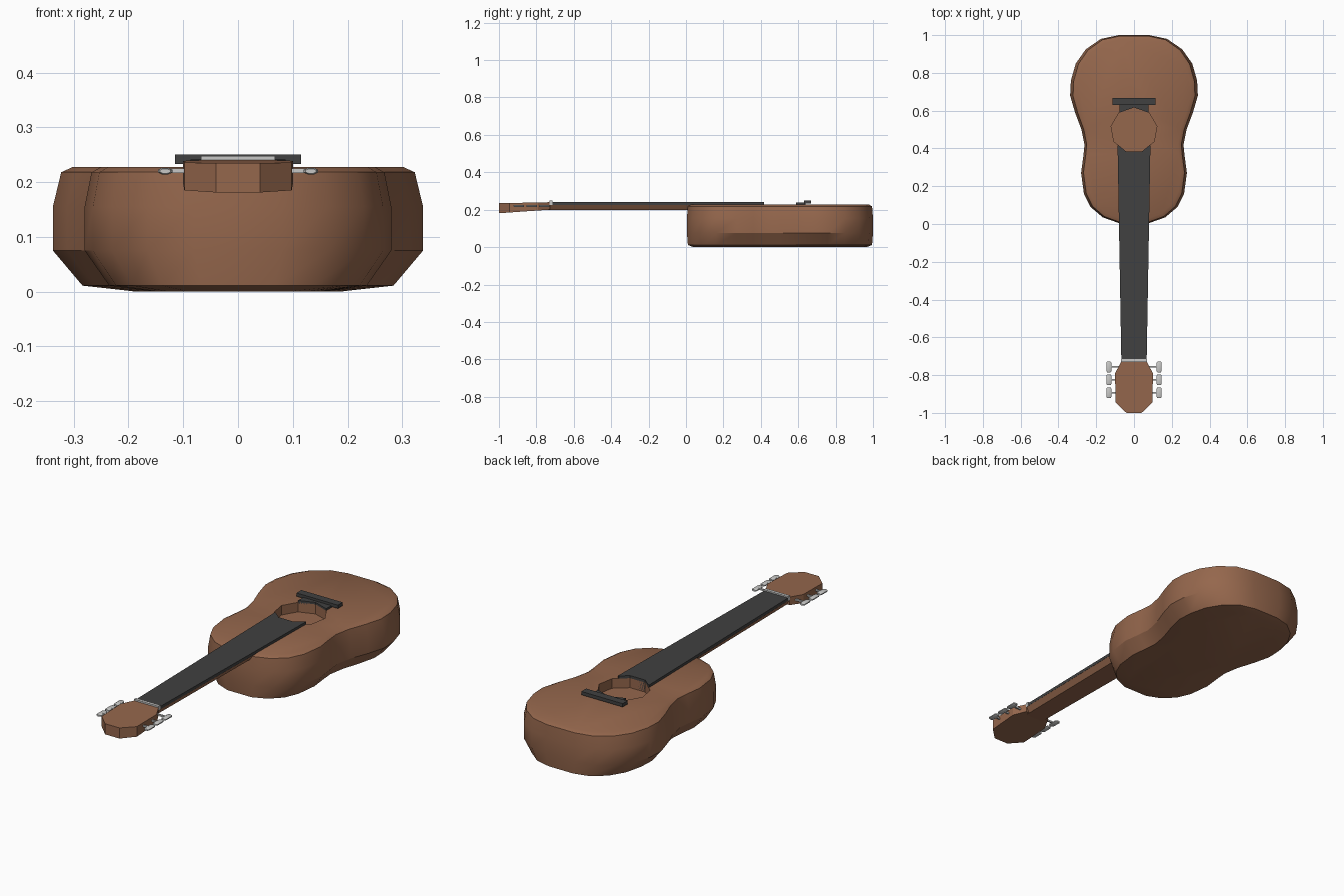
import bpy, bmesh, math

if "Cube" in bpy.data.objects:
    bpy.data.objects.remove(bpy.data.objects["Cube"])


def material(name, rgb):
    m = bpy.data.materials.new(name)
    m.diffuse_color = (*rgb, 1)
    m.use_nodes = True
    m.node_tree.nodes["Principled BSDF"].inputs["Base Color"].default_value = m.diffuse_color
    return m


WOOD = material("brown wood", (0.30, 0.135, 0.073))
DARK = material("dark board", (0.052, 0.052, 0.052))
METAL = material("pale metal", (0.58, 0.58, 0.57))


def loft(name, rings, mat, smooth=None):
    """Closed solid through rings with equal point counts."""
    bm = bmesh.new()
    loops = [[bm.verts.new(p) for p in r] for r in rings]
    n = len(loops[0])
    for a, b in zip(loops, loops[1:]):
        for i in range(n):
            j = (i + 1) % n
            bm.faces.new((a[i], a[j], b[j], b[i]))
    bm.faces.new(loops[0][::-1])
    bm.faces.new(loops[-1])
    bmesh.ops.recalc_face_normals(bm, faces=bm.faces)
    me = bpy.data.meshes.new(name)
    bm.to_mesh(me)
    bm.free()
    me.materials.append(mat)
    ob = bpy.data.objects.new(name, me)
    bpy.context.collection.objects.link(ob)
    if smooth:
        shade(ob, smooth)
    return ob


def shade(ob, angle):
    bpy.ops.object.select_all(action='DESELECT')
    ob.select_set(True)
    bpy.context.view_layer.objects.active = ob
    bpy.ops.object.shade_smooth_by_angle(angle=math.radians(angle))


def box(name, x0, x1, y0, y1, z0, z1, mat):
    return loft(name, [[(x0, y0, z), (x1, y0, z), (x1, y1, z), (x0, y1, z)]
                       for z in (z0, z1)], mat)


def taper(name, sections, mat):
    """Beam along y; each section is y, top half width, bottom half width, z0, z1."""
    return loft(name, [[(-b, y, z0), (b, y, z0), (t, y, z1), (-t, y, z1)]
                       for y, t, b, z0, z1 in sections], mat)


def cut_hole(ob):
    """Cut the sound hole out of a part."""
    ring = [(0.123 * math.sin(a), 0.497 + 0.12 * math.cos(a))
            for a in (math.tau * i / 9 for i in range(9))]
    cutter = loft("hole_cutter", [[(x, y, z) for x, y in ring] for z in (0.18, 0.3)],
                  ob.data.materials[0])
    cutter.hide_render = True
    mod = ob.modifiers.new("hole", 'BOOLEAN')
    mod.operation, mod.object, mod.solver = 'DIFFERENCE', cutter, 'EXACT'
    bpy.context.view_layer.objects.active = ob
    bpy.ops.object.modifier_apply(modifier=mod.name)
    bpy.data.objects.remove(cutter)


# Body: half outline, mirrored, then stacked as rings that tuck in sideways
half = [(0.08, 0.005), (0.165, 0.035), (0.23, 0.09), (0.265, 0.16), (0.28, 0.27),
        (0.268, 0.36), (0.262, 0.42), (0.278, 0.5), (0.312, 0.59), (0.338, 0.68),
        (0.334, 0.76), (0.308, 0.85), (0.255, 0.925), (0.175, 0.98), (0.08, 1.0)]
outline = half + [(-x, y) for x, y in reversed(half)]
levels = [(0.0, 0.55, 0.93), (0.011, 0.84, 0.99), (0.075, 1, 1), (0.155, 1, 1),
          (0.218, 0.955, 0.99), (0.228, 0.89, 0.955)]
body = loft("body", [[(x * sx, 0.5 + (y - 0.5) * sy, z) for x, y in outline]
                     for z, sx, sy in levels], WOOD)
cut_hole(body)
shade(body, 32)

# Neck and fretboard
taper("neck", [(-0.75, 0.066, 0.05, 0.198, 0.226),
               (0.03, 0.079, 0.06, 0.198, 0.226)], WOOD)
taper("fretboard", [(-0.722, 0.067, 0.067, 0.226, 0.241),
                    (0.36, 0.086, 0.086, 0.226, 0.241)], DARK)
fretboard_end = taper("fretboard_end", [(0.36, 0.086, 0.086, 0.182, 0.241),
                                        (0.416, 0.087, 0.087, 0.182, 0.241)], DARK)
cut_hole(fretboard_end)
box("nut", -0.068, 0.068, -0.73, -0.715, 0.225, 0.248, METAL)

# Bridge with its lower plate
bridge_plate = box("bridge_plate", -0.078, 0.078, 0.575, 0.64, 0.222, 0.238, DARK)
cut_hole(bridge_plate)
box("bridge", -0.115, 0.115, 0.63, 0.668, 0.233, 0.25, DARK)

# Headstock, thicker towards its tip
side = [(0.067, -0.728), (0.1, -0.79), (0.098, -0.945), (0.04, -1.0)]
head = side + [(-x, y) for x, y in reversed(side)]
loft("headstock", [[(x, y, 0.2 + (y + 0.73) * 0.07) for x, y in head],
                   [(x, y, 0.24 + (y + 0.73) * 0.02) for x, y in head]], WOOD)

# Tuning pegs: shaft and rounded button on both sides
for s, label in ((-1, "left"), (1, "right")):
    for i, y in enumerate((-0.757, -0.825, -0.893)):
        x0, x1 = sorted((s * 0.07, s * 0.135))
        box(f"peg_shaft_{label}_{i + 1}", x0, x1, y - 0.004, y + 0.004,
            0.217, 0.225, METAL)
        rings = []
        for dy, k in ((-0.028, 0.7), (-0.022, 1), (0.022, 1), (0.028, 0.7)):
            rings.append([(s * 0.133 + 0.0145 * k * math.cos(a), y + dy,
                           0.22 + 0.0065 * k * math.sin(a))
                          for a in (math.tau * (j + 0.5) / 8 for j in range(8))])
        loft(f"peg_button_{label}_{i + 1}", rings, METAL, 40)
